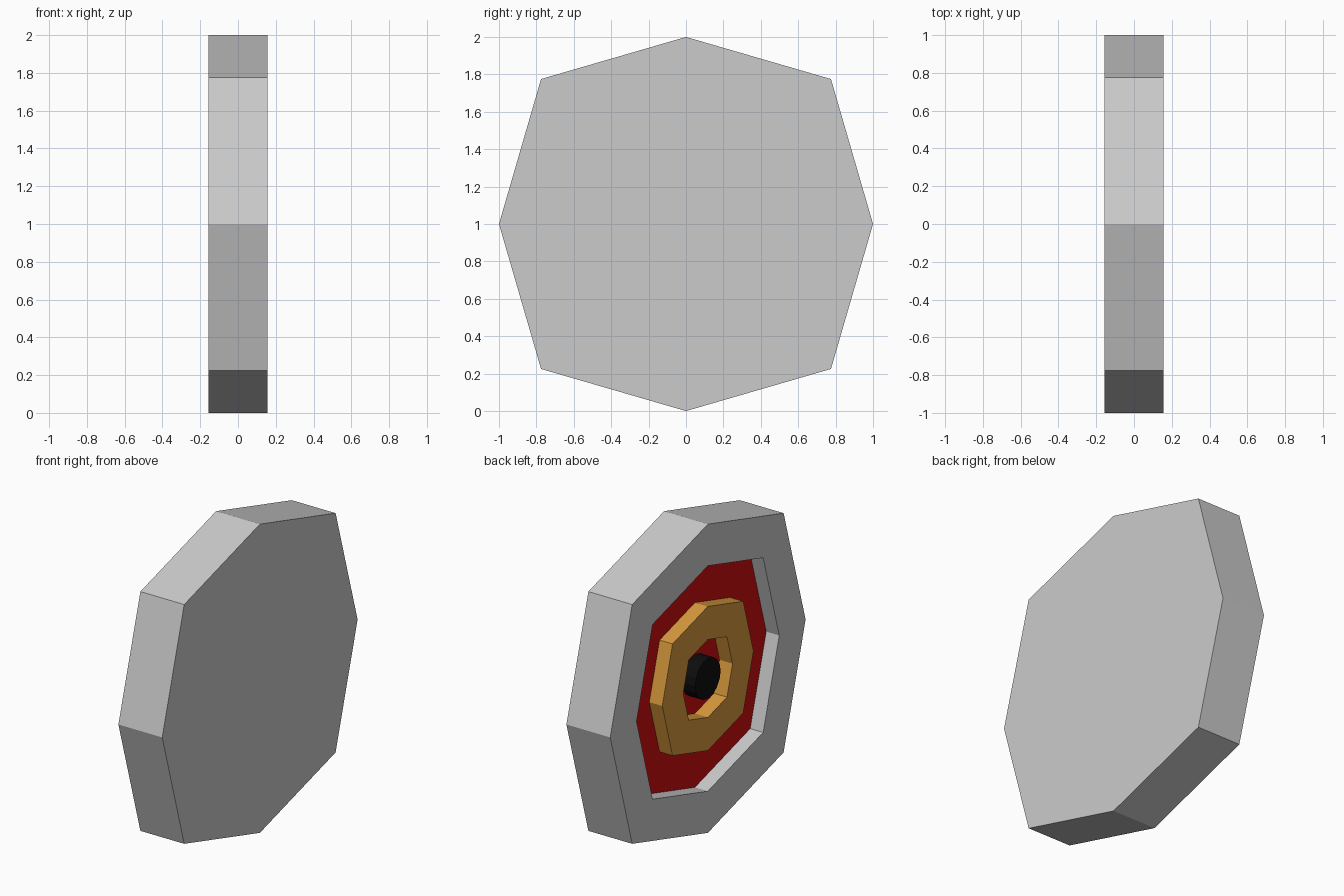
import bpy, bmesh
from math import cos, sin, pi, hypot

if "Cube" in bpy.data.objects:
    bpy.data.objects.remove(bpy.data.objects["Cube"])

HALF = 0.157        # half the thickness
FLOOR = -0.064      # recess floor
DIAGONAL = 0.775    # diagonal corners relative to the axis corners


def material(name, rgb):
    m = bpy.data.materials.new(name)
    m.use_nodes = True
    m.diffuse_color = (*rgb, 1)
    m.node_tree.nodes["Principled BSDF"].inputs["Base Color"].default_value = (*rgb, 1)
    return m


grey = material("light grey", (0.60, 0.60, 0.60))
red = material("deep red", (0.62, 0.004, 0.005))
gold = material("gold", (0.68, 0.32, 0.045))
black = material("black", (0.004, 0.004, 0.004))


def octagon():
    """Unit octagon with its diagonal corners pulled slightly outward."""
    reach = hypot(DIAGONAL, DIAGONAL)
    return [((reach if i % 2 else 1) * cos(i * pi / 4),
             (reach if i % 2 else 1) * sin(i * pi / 4)) for i in range(8)]


def circle(sides):
    return [(cos(2 * pi * i / sides), sin(2 * pi * i / sides)) for i in range(sides)]


def stepped_part(name, outline, profile, mats, cap_start=False, cap_end=False):
    """Join scaled copies of the outline along (radius, x) profile steps."""
    bm = bmesh.new()
    loops = [[bm.verts.new((x, r * y, 1 + r * z)) for y, z in outline]
             for r, x in profile]
    n = len(outline)
    for a, b in zip(loops, loops[1:]):
        for i in range(n):
            j = (i + 1) % n
            bm.faces.new((a[i], a[j], b[j], b[i]))
    if cap_start:
        bm.faces.new(loops[0][::-1])
    if cap_end:
        bm.faces.new(loops[-1]).material_index = len(mats) - 1
    bmesh.ops.recalc_face_normals(bm, faces=bm.faces[:])
    mesh = bpy.data.meshes.new(name)
    bm.to_mesh(mesh)
    bm.free()
    for m in mats:
        mesh.materials.append(m)
    obj = bpy.data.objects.new(name, mesh)
    bpy.context.collection.objects.link(obj)
    return obj


# Thick case with a recess whose floor is red
stepped_part("case", octagon(),
             [(1, HALF), (1, -HALF), (0.73, -HALF), (0.73, FLOOR)],
             [grey, red], cap_start=True, cap_end=True)

# Raised ring standing on the recess floor, closed into a loop
stepped_part("raised_ring", octagon(),
             [(0.467, FLOOR), (0.467, -HALF), (0.252, -HALF), (0.252, FLOOR),
              (0.467, FLOOR)], [gold])

# Dark stud at the centre
stepped_part("centre_stud", circle(16),
             [(0.13, FLOOR), (0.13, -HALF)], [black], cap_end=True)
